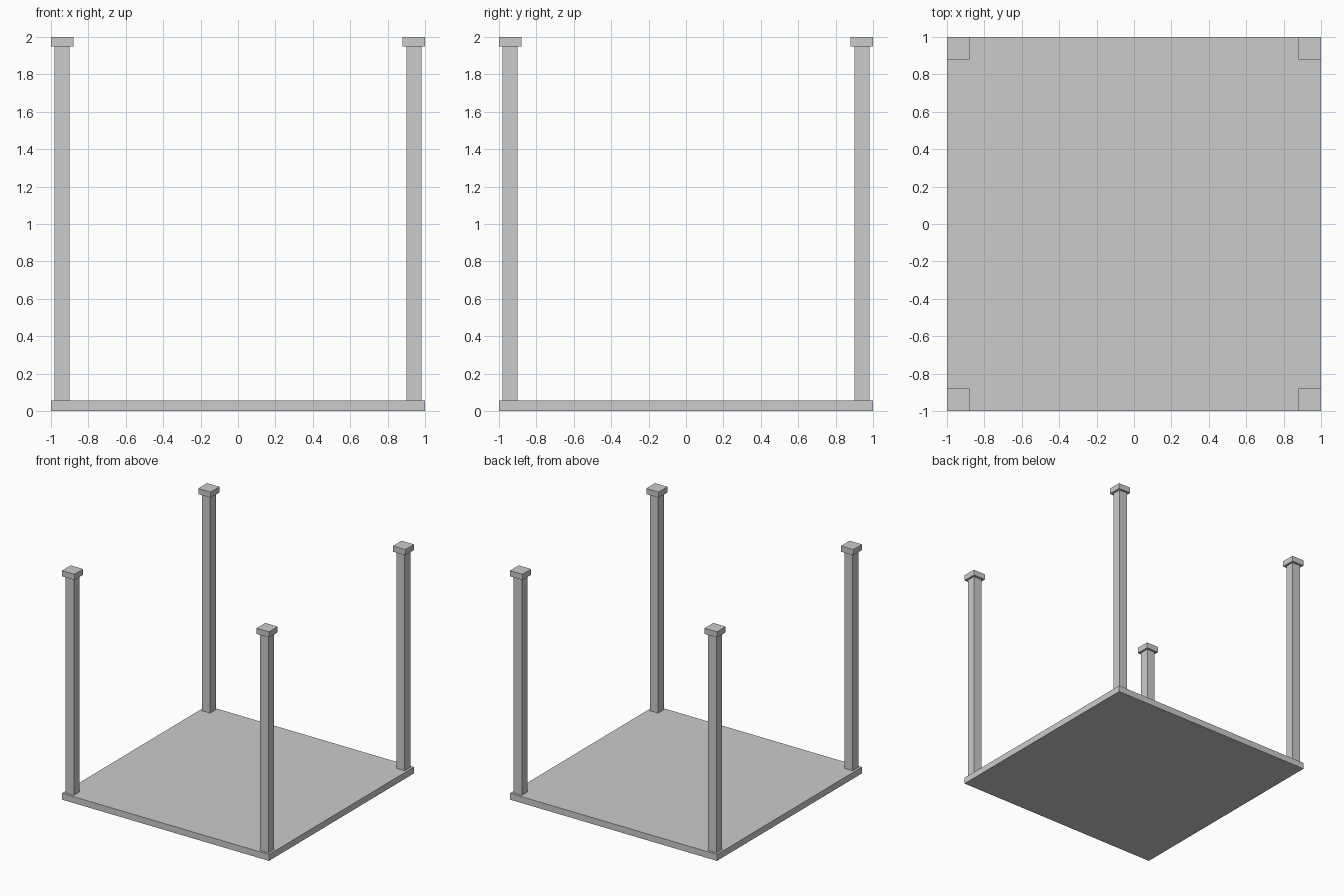
import bpy

if "Cube" in bpy.data.objects:
    bpy.data.objects.remove(bpy.data.objects["Cube"])

BASE_TOP = 0.056
CAP_BOTTOM = 1.95
OFFSET = 0.94


def box(name, x, y, z0, z1, width):
    bpy.ops.mesh.primitive_cube_add(size=1, location=(x, y, (z0 + z1) / 2))
    obj = bpy.context.object
    obj.name = name
    obj.scale = (width, width, z1 - z0)
    bpy.ops.object.transform_apply(location=False, rotation=False, scale=True)
    return obj


# Square floor slab
box("base_slab", 0, 0, 0, BASE_TOP, 2.0)

# Corner posts, each with a wider square cap
for side, sx in (("left", -1), ("right", 1)):
    for end, sy in (("front", -1), ("back", 1)):
        x, y = sx * OFFSET, sy * OFFSET
        box(f"{end}_{side}_post", x, y, BASE_TOP, CAP_BOTTOM, 0.08)
        box(f"{end}_{side}_post_cap", x, y, CAP_BOTTOM, 2.0, 0.12)
